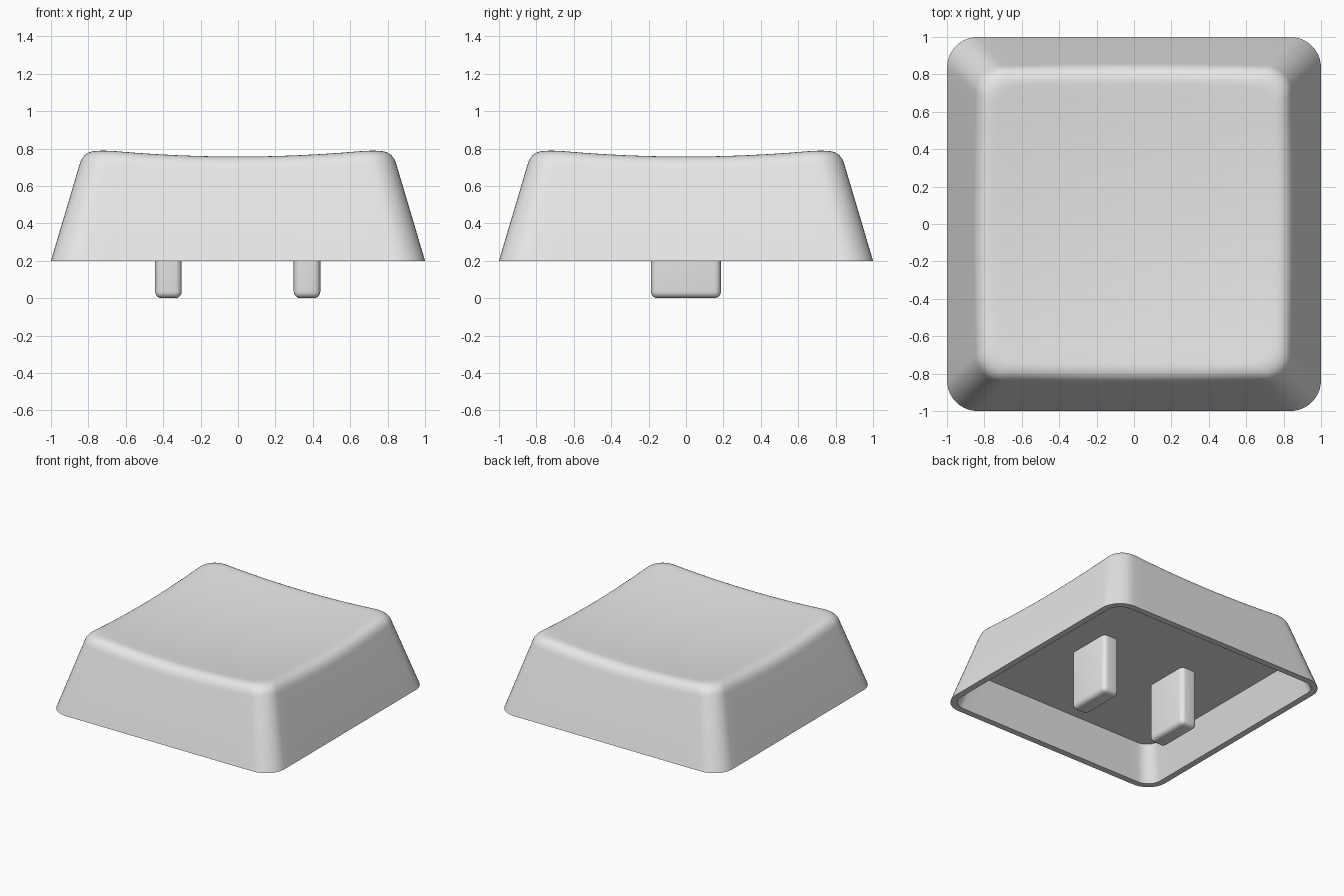
import bpy, bmesh, math
from mathutils import Vector

if "Cube" in bpy.data.objects:
    bpy.data.objects.remove(bpy.data.objects["Cube"])

BASE_Z, CEILING_Z, SLOPE = 0.20, 0.47, 0.297
FILLET = 0.085

grey = bpy.data.materials.new("grey plastic")
grey.diffuse_color = (0.8, 0.8, 0.8, 1)
grey.use_nodes = True
grey.node_tree.nodes["Principled BSDF"].inputs["Base Color"].default_value = grey.diffuse_color


def rounded_square(half, radius, z, corner_steps=10, side_steps=16):
    """Closed loop of points around a square with round corners."""
    pts = []
    c = half - radius
    for k in range(4):
        a0 = k * math.pi / 2
        cx = c * (1 if k in (0, 3) else -1)
        cy = c * (1 if k in (0, 1) else -1)
        for i in range(corner_steps + 1):
            a = a0 + math.pi / 2 * i / corner_steps
            pts.append(Vector((cx + radius * math.cos(a), cy + radius * math.sin(a), z)))
        end = pts[-1]
        step = Vector((-math.sin(a0 + math.pi / 2), math.cos(a0 + math.pi / 2), 0)) * (2 * c / side_steps)
        pts += [end + step * i for i in range(1, side_steps)]
    return pts


def scaled(p, s, z):
    return Vector((p.x * s, p.y * s, z))


def dish(x, y):
    """Height of the hollowed top surface."""
    return 0.717 + 0.07 * (x * x + y * y)


def finish(obj):
    obj.data.materials.append(grey)
    bpy.ops.object.select_all(action='DESELECT')
    obj.select_set(True)
    bpy.context.view_layer.objects.active = obj
    bpy.ops.object.shade_smooth_by_angle(angle=math.radians(30))


# Key shell: cavity, rim, sloping walls, rounded edge and dished top as rings
outer = rounded_square(1.0, 0.165, BASE_Z)
inner = rounded_square(0.95, 0.115, BASE_Z)
ceiling_scale = (0.95 - SLOPE * (CEILING_Z - BASE_Z)) / 0.95
rings = [[scaled(p, ceiling_scale, CEILING_Z) for p in inner], inner, outer]

fillet_steps = 8
fillet = [[] for _ in range(fillet_steps + 1)]
for p in outer:
    z = 0.78
    for _ in range(20):                      # where the wall meets the dish
        s = 1 - SLOPE * (z - BASE_Z)
        z = dish(p.x * s, p.y * s)
    edge = scaled(p, s, z)
    start = edge + (p - edge).normalized() * FILLET
    t = s - FILLET
    end = scaled(p, t, dish(p.x * t, p.y * t))
    for i in range(fillet_steps + 1):
        u = i / fillet_steps
        fillet[i].append(start * (1 - u) ** 2 + edge * (2 * u * (1 - u)) + end * u * u)
rings += fillet
for f in (0.9, 0.78, 0.65, 0.52, 0.39, 0.26, 0.13):
    rings.append([scaled(p, f, dish(p.x * f, p.y * f)) for p in fillet[-1]])

bm = bmesh.new()
loops = [[bm.verts.new(p) for p in ring] for ring in rings]
n = len(outer)
for a, b in zip(loops, loops[1:]):
    for i in range(n):
        j = (i + 1) % n
        bm.faces.new((a[i], a[j], b[j], b[i]))
bm.faces.new(loops[0])                       # cavity ceiling
centre = bm.verts.new((0, 0, dish(0, 0)))
for i in range(n):
    bm.faces.new((loops[-1][i], loops[-1][(i + 1) % n], centre))
bmesh.ops.recalc_face_normals(bm, faces=bm.faces)
mesh = bpy.data.meshes.new("key_shell")
bm.to_mesh(mesh)
bm.free()
shell = bpy.data.objects.new("key_shell", mesh)
bpy.context.collection.objects.link(shell)
finish(shell)

# Two mounting prongs rising into the ceiling
PRONG_TOP = 0.53
for name, x in (("left_prong", -0.372), ("right_prong", 0.369)):
    bpy.ops.mesh.primitive_cube_add(size=1, location=(x, 0, PRONG_TOP / 2))
    prong = bpy.context.object
    prong.name = name
    prong.scale = (0.142, 0.374, PRONG_TOP)
    bpy.ops.object.transform_apply(location=False, rotation=False, scale=True)
    bevel = prong.modifiers.new("soft edges", 'BEVEL')
    bevel.width = 0.035
    bevel.segments = 5
    bpy.ops.object.modifier_apply(modifier=bevel.name)
    finish(prong)
